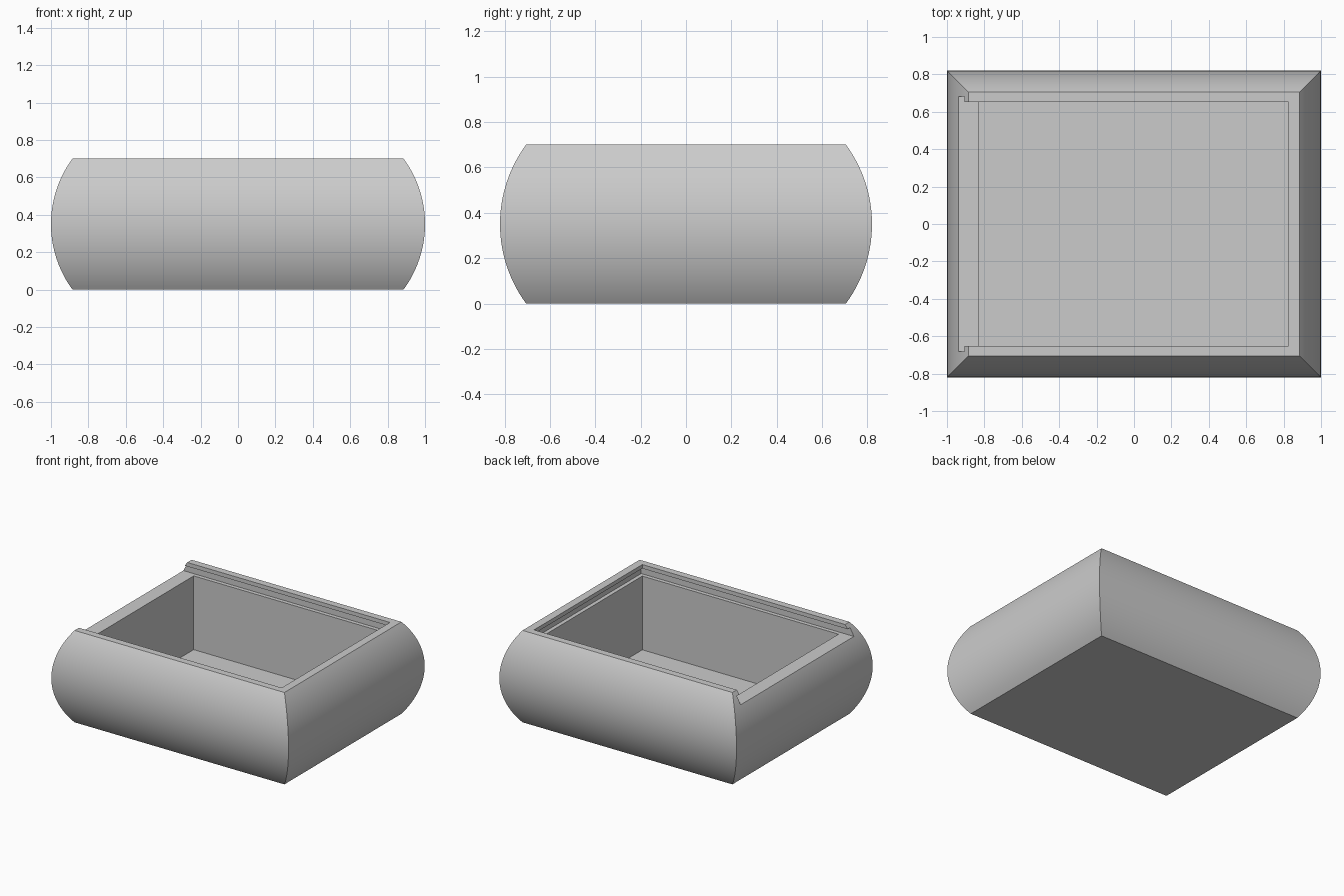
import bpy, bmesh, math

cube = bpy.data.objects.get("Cube")
if cube:
    bpy.data.objects.remove(cube, do_unlink=True)

HEIGHT = 0.70
HALF_X, HALF_Y = 1.0, 0.82     # widest, at mid height
BULGE = 0.115                  # how far the sides swell out
STEPS = 32

grey = bpy.data.materials.new("plain grey")
grey.use_nodes = True
colour = (0.6, 0.6, 0.6, 1)
grey.diffuse_color = colour
grey.node_tree.nodes["Principled BSDF"].inputs["Base Color"].default_value = colour


def add_object(name, bm):
    bmesh.ops.recalc_face_normals(bm, faces=bm.faces)
    mesh = bpy.data.meshes.new(name)
    bm.to_mesh(mesh)
    bm.free()
    mesh.materials.append(grey)
    obj = bpy.data.objects.new(name, mesh)
    bpy.context.collection.objects.link(obj)
    return obj


def block(name, x0, x1, half_y, z0, z1):
    bm = bmesh.new()
    bmesh.ops.create_cube(bm, size=1)
    for v in bm.verts:
        v.co.x = x1 if v.co.x > 0 else x0
        v.co.y *= 2 * half_y
        v.co.z = z1 if v.co.z > 0 else z0
    return add_object(name, bm)


# Box body: mitred rectangular rings following an arc
half_h = HEIGHT / 2
radius = (half_h ** 2 + BULGE ** 2) / (2 * BULGE)
sweep = math.asin(half_h / radius)
bm = bmesh.new()
rings = []
for i in range(STEPS + 1):
    a = sweep * (2 * i / STEPS - 1)
    inset = radius * (1 - math.cos(a))
    x, y, z = HALF_X - inset, HALF_Y - inset, half_h + radius * math.sin(a)
    rings.append([bm.verts.new((sx * x, sy * y, z))
                  for sx, sy in ((-1, -1), (1, -1), (1, 1), (-1, 1))])
for low, high in zip(rings, rings[1:]):
    for k in range(4):
        n = (k + 1) % 4
        bm.faces.new((low[k], low[n], high[n], high[k]))
bm.faces.new(rings[0])
bm.faces.new(rings[-1])
body = add_object("box_body", bm)

# Hollow, undercut lid groove and lip opening, the last two open at one end
cutters = [
    block("cavity_cutter", -0.83, 0.825, 0.652, 0.05, 0.64),
    block("lid_groove_cutter", -1.2, 0.855, 0.682, 0.612, 0.67),
    block("lip_opening_cutter", -1.2, 0.825, 0.652, 0.65, 0.9),
]
bpy.ops.object.select_all(action='DESELECT')
bpy.context.view_layer.objects.active = body
body.select_set(True)
for cutter in cutters:
    cutter.hide_render = True
    mod = body.modifiers.new(cutter.name, 'BOOLEAN')
    mod.operation = 'DIFFERENCE'
    mod.solver = 'EXACT'
    mod.object = cutter
    bpy.ops.object.modifier_apply(modifier=mod.name)
    bpy.data.objects.remove(cutter, do_unlink=True)

bpy.ops.object.shade_smooth_by_angle(angle=math.radians(25))
